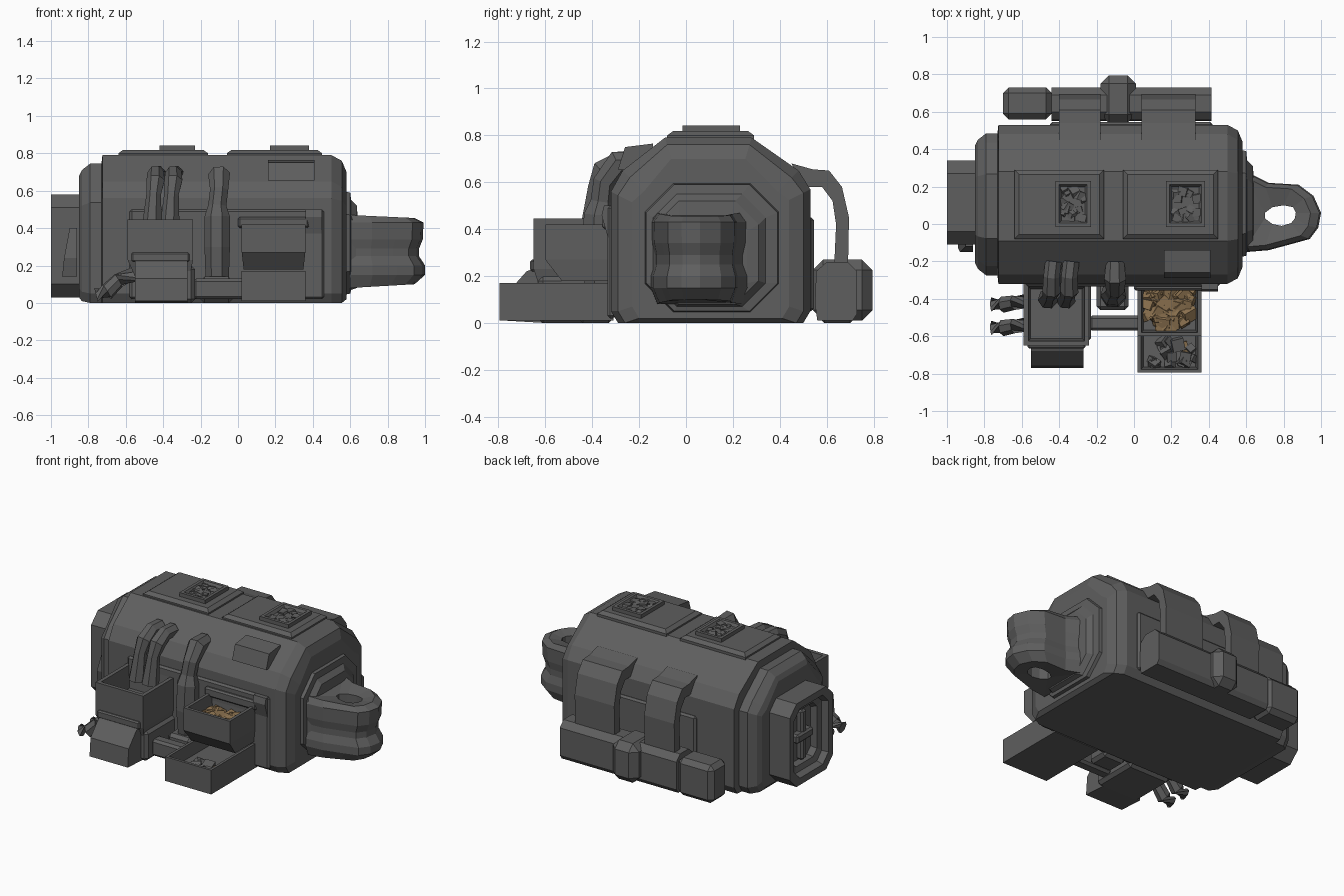
import bpy, bmesh, math, random
from mathutils import Vector, Matrix

random.seed(4)


def material(name, col):
    m = bpy.data.materials.new(name)
    m.diffuse_color = (*col, 1)
    return m


GREY = material("dark_grey_metal", (0.112, 0.112, 0.112))
BROWN = material("brown_ore", (0.25, 0.16, 0.075))


def finish(name, bm, mat=GREY):
    bmesh.ops.recalc_face_normals(bm, faces=bm.faces)
    me = bpy.data.meshes.new(name)
    bm.to_mesh(me)
    bm.free()
    me.materials.append(mat)
    ob = bpy.data.objects.new(name, me)
    bpy.context.collection.objects.link(ob)
    return ob


def loft(name, sections, closed=False, mat=GREY):
    """Skin matching rings; cap the ends, or join last to first if closed."""
    bm = bmesh.new()
    rings = [[bm.verts.new(p) for p in s] for s in sections]
    n = len(rings[0])
    pairs = list(zip(rings, rings[1:])) + ([(rings[-1], rings[0])] if closed else [])
    for a, b in pairs:
        for i in range(n):
            j = (i + 1) % n
            bm.faces.new((a[i], a[j], b[j], b[i]))
    if not closed:
        bm.faces.new(rings[0])
        bm.faces.new(rings[-1])
    return finish(name, bm, mat)


def rect(x0, x1, y0, y1, z, d=0.0):
    return [(x0 + d, y0 + d, z), (x1 - d, y0 + d, z), (x1 - d, y1 - d, z), (x0 + d, y1 - d, z)]


def box(name, x0, x1, y0, y1, z0, z1, bevel=0.0):
    ob = loft(name, [rect(x0, x1, y0, y1, z0), rect(x0, x1, y0, y1, z1)])
    if bevel:
        m = ob.modifiers.new("chamfer", 'BEVEL')
        m.width, m.segments = bevel, 1
    return ob


def tub(name, r, z0, z1, wall, floor, low=None):
    """Open-topped box; low is an optional different base rectangle."""
    return loft(name, [rect(*(low or r), z0), rect(*r, z0 + 0.09 if low else z0), rect(*r, z1),
                       rect(*r, z1, wall), rect(*r, floor, wall + 0.012)])


def prism_x(name, x0, x1, prof):
    return loft(name, [[(x, y, z) for y, z in prof] for x in (x0, x1)])


def tube(name, path, sides=7):
    """path: (x, y, z, radius)"""
    pts = [Vector(p[:3]) for p in path]
    rings = []
    for i, p in enumerate(pts):
        t = (pts[min(i + 1, len(pts) - 1)] - pts[max(i - 1, 0)]).normalized()
        side = Vector((1, 0, 0)) if abs(t.x) < 0.9 else Vector((0, 1, 0))
        v = t.cross(side).normalized()
        u = v.cross(t)
        rings.append([p + path[i][3] * (u * math.cos(a) + v * math.sin(a))
                      for a in (2 * math.pi * k / sides + 0.3 for k in range(sides))])
    return loft(name, rings)


def rubble(name, x0, x1, y0, y1, z, n, size, mat, flat=0.6):
    bm = bmesh.new()
    for _ in range(n):
        s = size * random.uniform(0.6, 1.2)
        m = (Matrix.Translation((random.uniform(x0 + s, x1 - s), random.uniform(y0 + s, y1 - s), z))
             @ Matrix.Diagonal((1, 1, flat, 1))
             @ Matrix.Rotation(random.uniform(0, 6), 4, Vector((random.random(), random.random(), 1))))
        bmesh.ops.create_cube(bm, size=1.6 * s, matrix=m)
    return finish(name, bm, mat)


# main hull: chamfered arch section lofted along x, stepped at the ends
def hull(x, d, lift=0.0):
    return [(x, y, z) for y, z in (
        (-0.29 + d, lift), (-0.32 + d, 0.05 + lift), (-0.32 + d, 0.56 - d * .5), (-0.27 + d, 0.65 - d),
        (-0.09 + d * .3, 0.79 - d), (0.28 - d * .3, 0.79 - d),
        (0.48 - d, 0.65 - d), (0.53 - d, 0.57 - d * .5), (0.53 - d, 0.05 + lift), (0.50 - d, lift))]


loft("hull", [hull(-0.85, 0.11, 0.03), hull(-0.835, 0.08, 0.01), hull(-0.79, 0.045), hull(-0.73, 0.045),
              hull(-0.725, 0), hull(0.50, 0), hull(0.555, 0.03), hull(0.58, 0.09, 0.02)])
box("front_wall_panel", -0.58, 0.46, -0.335, -0.30, 0.02, 0.50, 0.012)
box("back_wall_panel", -0.45, 0.42, 0.50, 0.545, 0.05, 0.45, 0.012)


# end collar and doorway, octagonal rings in the y-z plane
def octo(x, cy, cz, hy, hz, c):
    return [(x, cy + a, cz + b) for a, b in (
        (-hy, -hz + c), (-hy + c, -hz), (hy - c, -hz), (hy, -hz + c),
        (hy, hz - c), (hy - c, hz), (-hy + c, hz), (-hy, hz - c))]


loft("end_collar", [octo(0.55, 0.11, 0.32, 0.29, 0.28, 0.12), octo(0.60, 0.11, 0.32, 0.28, 0.27, 0.12),
                    octo(0.605, 0.10, 0.31, 0.24, 0.24, 0.10), octo(0.635, 0.09, 0.30, 0.22, 0.22, 0.10),
                    octo(0.64, 0.08, 0.28, 0.18, 0.18, 0.07)])
loft("doorway", [octo(-0.80, 0.115, 0.305, 0.225, 0.275, 0.07), octo(-1.0, 0.115, 0.305, 0.225, 0.275, 0.07),
                 octo(-1.0, 0.115, 0.305, 0.18, 0.23, 0.06), octo(-0.96, 0.115, 0.305, 0.165, 0.215, 0.05),
                 octo(-0.95, 0.115, 0.305, 0.13, 0.18, 0.04), octo(-0.91, 0.115, 0.305, 0.12, 0.17, 0.04)])
box("door_bar", -0.95, -0.90, 0.09, 0.14, 0.14, 0.47, 0.012)
box("door_handle", -0.96, -0.90, 0.03, 0.20, 0.27, 0.33, 0.012)
loft("doorway_side_fin", [rect(-0.94, -0.86, -0.13, -0.10, 0.14), rect(-0.93, -0.86, -0.15, -0.10, 0.24),
                          rect(-0.90, -0.86, -0.12, -0.10, 0.40)])

# coupling loop on the right end, waisted halfway up
OUT = [(.60, .28), (.72, .22), (.88, .21), (.96, .15), (1.0, .06),
       (.985, -.02), (.94, -.08), (.85, -.105), (.72, -.14), (.60, -.15)]
HOLE = [(.70, .06), (.74, .09), (.80, .10), (.85, .09), (.865, .06),
        (.86, .03), (.84, .005), (.79, -.01), (.74, 0), (.70, .03)]


def loop(z, s, drop=0.0):
    return [(.6 + (x - .6) * s, .05 + (y - .05) * s, z - drop * (x - .6)) for x, y in OUT]


loft("coupling_loop", [loop(.08, .86, -.05), loop(.15, 1), loop(.20, 1), loop(.25, .92), loop(.29, .92),
                       loop(.34, .97), loop(.43, .98), loop(.47, .86, .04),
                       [(x, y, .44) for x, y in HOLE], [(x, y, .10) for x, y in HOLE]], closed=True)

# roof hatches with broken vents
for i, (x0, x1, v0, v1) in enumerate(((-0.64, -0.16, -0.42, -0.23), (-0.06, 0.45, 0.17, 0.38))):
    loft(f"roof_hatch_{i}", [rect(x0, x1, -0.08, 0.29, 0.76), rect(x0, x1, -0.08, 0.29, 0.80),
                             rect(x0, x1, -0.08, 0.29, 0.818, 0.025)])
    tub(f"roof_vent_{i}", (v0, v1, -0.015, 0.23), 0.80, 0.843, 0.02, 0.825)
    rubble(f"vent_debris_{i}", v0 + .01, v1 - .01, 0, 0.22, 0.825, 16, 0.025, GREY, 0.45)
# wedge-shaped dormer on the front roof slope
prism_x("roof_dormer", 0.16, 0.41, [(-0.29, 0.655), (-0.26, 0.75), (-0.14, 0.765), (-0.14, 0.65)])

# left hopper machine
tub("hopper", (-0.59, -0.24, -0.65, -0.31), 0.14, 0.445, 0.025, 0.30, low=(-0.55, -0.26, -0.62, -0.31))
box("hopper_base", -0.55, -0.23, -0.63, -0.31, 0.0, 0.20, 0.02)
prism_x("hopper_chute", -0.55, -0.27, [(-0.77, 0.01), (-0.76, 0.13), (-0.68, 0.22), (-0.60, 0.25), (-0.60, 0.0)])
box("hopper_lip", -0.57, -0.26, -0.665, -0.64, 0.22, 0.27, 0.008)
for i, x in enumerate((-0.44, -0.345)):
    tube(f"hopper_pipe_{i}", [(x + .01, -0.20, 0.69, .045), (x, -0.28, 0.69, .045), (x, -0.355, 0.65, .05),
                              (x - .01, -0.38, 0.58, .04), (x - .02, -0.40, 0.40, .055)])
for i, y in enumerate((-0.43, -0.555)):
    tube(f"side_stub_{i}", [(-0.76, y, 0.045, .04), (-0.70, y, 0.06, .045), (-0.64, y + .01, 0.12, .04),
                            (-0.54, y + .02, 0.16, .045)])

# middle feed pipe and the bar to the ore bin
tube("feed_pipe", [(-0.10, -0.20, 0.68, .05), (-0.10, -0.29, 0.68, .06), (-0.10, -0.35, 0.60, .05),
                   (-0.11, -0.36, 0.52, .05), (-0.11, -0.37, 0.46, .07), (-0.11, -0.38, 0.30, .07),
                   (-0.11, -0.36, 0.02, .06)])
box("link_bar", -0.24, 0.04, -0.57, -0.49, 0.02, 0.13, 0.015)
box("pipe_foot", -0.20, -0.03, -0.46, -0.31, 0.0, 0.14, 0.02)

# ore bin above a sample tray
tub("ore_bin", (0.02, 0.36, -0.60, -0.31), 0.18, 0.42, 0.02, 0.31, low=(0.03, 0.35, -0.53, -0.31))
rubble("ore", 0.035, 0.345, -0.585, -0.325, 0.335, 45, 0.04, BROWN)
tub("sample_tray", (0.02, 0.36, -0.795, -0.31), 0.01, 0.17, 0.018, 0.09)
rubble("tray_rocks", 0.035, 0.345, -0.78, -0.60, 0.10, 16, 0.035, GREY, 0.9)
rubble("tray_ore", 0.08, 0.30, -0.74, -0.56, 0.10, 3, 0.025, BROWN)
prism_x("bin_bracket", 0.36, 0.45, [(-0.31, 0.28), (-0.36, 0.46), (-0.35, 0.50), (-0.31, 0.50)])
box("bin_back_frame", 0.0, 0.38, -0.355, -0.31, 0.40, 0.46, 0.01)

# rear tank with two arched ducts
TANK = [(0.56, 0.01), (0.55, 0.08), (0.555, 0.22), (0.60, 0.26), (0.69, 0.26), (0.73, 0.22), (0.73, 0.04), (0.71, 0.01)]
prism_x("rear_tank", -0.44, 0.415, TANK)
ARCH = [(0.45, 0.68), (0.54, 0.655), (0.61, 0.65), (0.665, 0.58), (0.695, 0.45), (0.69, 0.20),
        (0.63, 0.20), (0.64, 0.42), (0.625, 0.52), (0.58, 0.58), (0.50, 0.58)]
for i, (x0, x1) in enumerate(((-0.40, -0.18), (0.04, 0.33))):
    prism_x(f"rear_duct_{i}", x0, x1, ARCH)
box("tank_clamp", -0.18, 0.01, 0.54, 0.795, 0.01, 0.27, 0.045)
box("rear_crate", -0.70, -0.44, 0.56, 0.73, 0.0, 0.25, 0.03)
